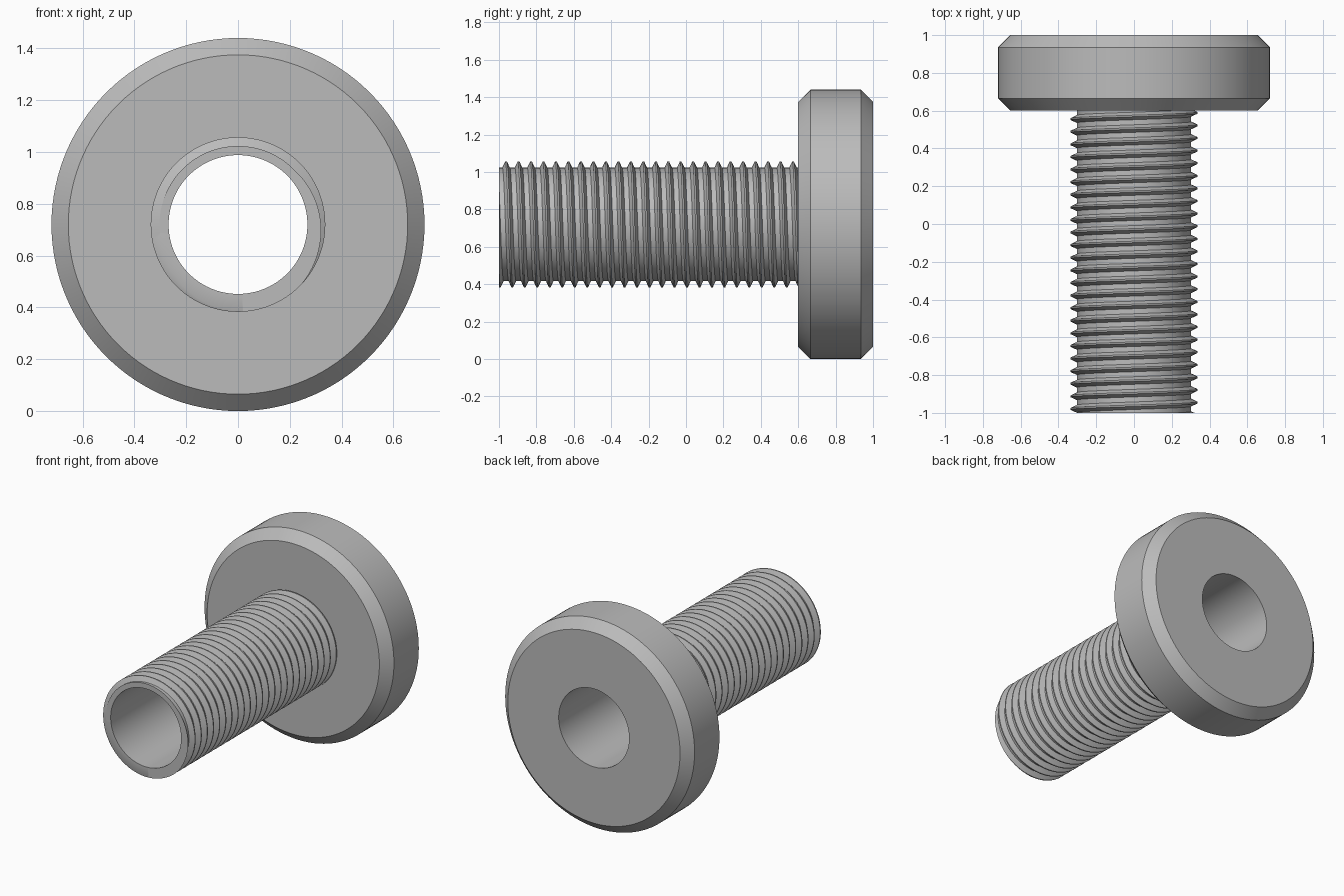
import bpy, bmesh
from math import sin, cos, pi, radians

cube = bpy.data.objects.get("Cube")
if cube:
    bpy.data.objects.remove(cube)

AXIS_Z = 0.72          # height of the bolt axis
SEG = 120              # steps around the axis
BORE, ROOT, CREST = 0.268, 0.303, 0.337
PITCH = 0.0667

steel = bpy.data.materials.new("grey_steel")
steel.use_nodes = True
steel.diffuse_color = (0.5, 0.5, 0.5, 1)
steel.node_tree.nodes["Principled BSDF"].inputs["Base Color"].default_value = (0.5, 0.5, 0.5, 1)


def ring_point(radius, y, step):
    a = 2 * pi * step / SEG
    return radius * sin(a), y, AXIS_Z + radius * cos(a)


def finish(bm, name, angle):
    bmesh.ops.recalc_face_normals(bm, faces=bm.faces[:])
    mesh = bpy.data.meshes.new(name)
    bm.to_mesh(mesh)
    bm.free()
    mesh.materials.append(steel)
    obj = bpy.data.objects.new(name, mesh)
    bpy.context.collection.objects.link(obj)
    bpy.ops.object.select_all(action="DESELECT")
    obj.select_set(True)
    bpy.context.view_layer.objects.active = obj
    bpy.ops.object.shade_smooth_by_angle(angle=radians(angle))
    return obj


# Chamfered head with the through bore, turned from a (radius, y) profile
profile = [(BORE, -1), (BORE, 1), (0.655, 1), (0.72, 0.935),
           (0.72, 0.665), (0.655, 0.6), (0.395, 0.6), (0.29, 0.6)]
bm = bmesh.new()
rings = [[bm.verts.new(ring_point(r, y, s)) for s in range(SEG)] for r, y in profile]
for a, b in zip(rings, rings[1:]):
    for s in range(SEG):
        t = (s + 1) % SEG
        bm.faces.new((a[s], a[t], b[t], b[s]))
finish(bm, "head_and_bore", 30)

# Right-hand thread: a ridge section swept along a helix, with root lands between turns
section = [(-0.30, ROOT), (-0.06, CREST), (0.06, CREST), (0.30, ROOT)]
bm = bmesh.new()
steps = 28 * SEG
start = -0.962 - 3 * PITCH
rows = [[bm.verts.new(ring_point(r, start + (i / SEG + o) * PITCH, i)) for o, r in section]
        for i in range(steps)]
for i in range(steps - 1):
    a, b = rows[i], rows[i + 1]
    for k in range(3):
        bm.faces.new((a[k], b[k], b[k + 1], a[k + 1]))
    if i + 1 + SEG < steps:
        c, d = rows[i + SEG], rows[i + SEG + 1]
        bm.faces.new((a[3], b[3], d[0], c[0]))

# Trim the thread flush at the tip and under the head
for y, side in ((-1, -1), (0.605, 1)):
    bmesh.ops.bisect_plane(bm, geom=bm.verts[:] + bm.edges[:] + bm.faces[:], dist=1e-6,
                           plane_co=(0, y, 0), plane_no=(0, side, 0), clear_outer=True)

# Close the tip with a flat annulus down to the bore
rim = [e for e in bm.edges if e.is_boundary and all(v.co.y < -0.9999 for v in e.verts)]
new = bmesh.ops.extrude_edge_only(bm, edges=rim)["geom"]
for v in (g for g in new if isinstance(g, bmesh.types.BMVert)):
    dx, dz = v.co.x, v.co.z - AXIS_Z
    f = BORE / (dx * dx + dz * dz) ** 0.5
    v.co = (dx * f, -1, AXIS_Z + dz * f)
finish(bm, "threaded_shank", 30)
